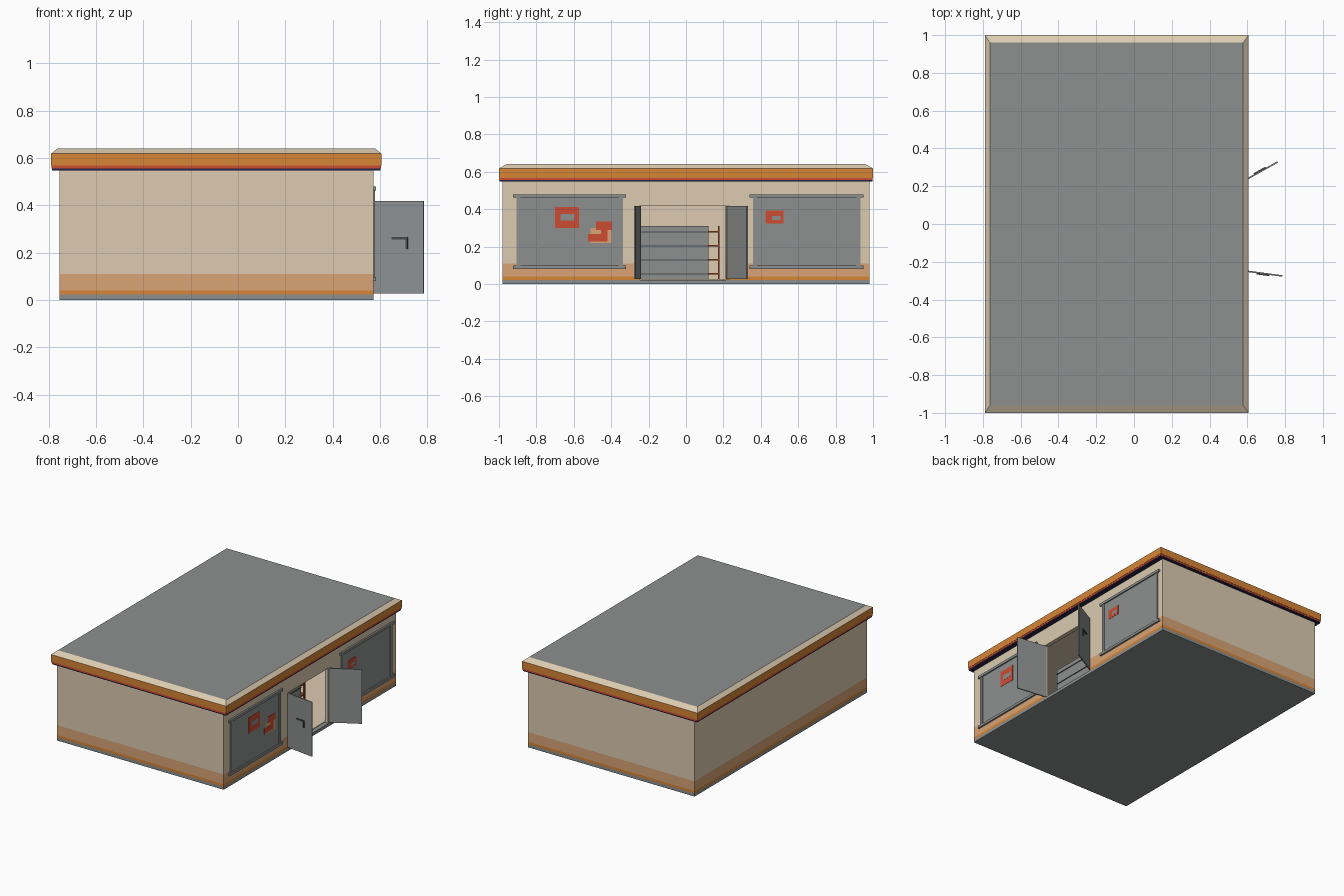
import bpy, bmesh, math
from mathutils import Vector, Matrix

if "Cube" in bpy.data.objects:
    bpy.data.objects.remove(bpy.data.objects["Cube"])


def material(name, rgb):
    lin = [((c / 255 + 0.055) / 1.055) ** 2.4 for c in rgb]
    m = bpy.data.materials.new(name)
    m.diffuse_color = (*lin, 1)
    m.use_nodes = True
    m.node_tree.nodes["Principled BSDF"].inputs["Base Color"].default_value = m.diffuse_color
    return m


BEIGE = material("beige", (220, 203, 176))
TAN = material("tan", (216, 164, 118))
ORANGE = material("orange", (215, 134, 54))
GREY = material("grey", (141, 144, 144))
DARK = material("dark_grey", (70, 74, 76))
RED = material("red", (205, 76, 52))
NAVY = material("navy", (36, 36, 76))
RUST = material("rust", (160, 72, 36))


def finish(name, bm, mats):
    me = bpy.data.meshes.new(name)
    bm.to_mesh(me)
    bm.free()
    for m in mats:
        me.materials.append(m)
    ob = bpy.data.objects.new(name, me)
    bpy.context.collection.objects.link(ob)
    return ob


def add_box(bm, x, y, z):
    size = (x[1] - x[0], y[1] - y[0], z[1] - z[0])
    mid = ((x[0] + x[1]) / 2, (y[0] + y[1]) / 2, (z[0] + z[1]) / 2)
    mat = Matrix.Translation(mid) @ Matrix.Diagonal((*size, 1))
    return bmesh.ops.create_cube(bm, size=1, matrix=mat)["verts"]


def box(name, x, y, z, mat):
    bm = bmesh.new()
    add_box(bm, x, y, z)
    return finish(name, bm, [mat])


X0, X1, Y = -0.755, 0.572, 0.98      # outer wall faces
T = 0.03                             # wall thickness
DY0, DY1, DTOP = -0.245, 0.215, 0.42  # door opening


# Foundation and interior floor
box("foundation", (X0, X1), (-Y, Y), (0, 0.022), GREY)
box("floor", (X0 + T, X1 - T), (-Y + T, Y - T), (0.022, 0.027), BEIGE)

# Painted wall bands; inward faces stay beige
centre = Vector(((X0 + X1) / 2, 0, 0))


def wall_band(name, z0, z1, mat, split):
    bm = bmesh.new()
    add_box(bm, (X0, X0 + T), (-Y, Y), (z0, z1))
    for s in (-1, 1):
        a, b = sorted((s * Y, s * (Y - T)))
        add_box(bm, (X0 + T, X1 - T), (a, b), (z0, z1))
    if split:
        add_box(bm, (X1 - T, X1), (-Y, DY0), (z0, z1))
        add_box(bm, (X1 - T, X1), (DY1, Y), (z0, z1))
    else:
        add_box(bm, (X1 - T, X1), (-Y, Y), (z0, z1))
    bm.normal_update()
    for f in bm.faces:
        c = f.calc_center_median()
        outer = c.x < X0 + 0.001 or c.x > X1 - 0.001 or abs(c.y) > Y - 0.001
        f.material_index = 0 if outer else 1
    finish(name, bm, [mat, BEIGE])


wall_band("wall_stripe", 0.022, 0.04, ORANGE, True)
wall_band("wall_skirt", 0.04, 0.11, TAN, True)
wall_band("wall_main", 0.11, DTOP, BEIGE, True)
wall_band("wall_lintel", DTOP, 0.548, BEIGE, False)
box("ceiling", (X0 + T, X1 - T), (-Y + T, Y - T), (0.535, 0.548), BEIGE)

# Roof fascia stripes
RX0, RX1, RY = -0.79, 0.606, 1.0
for name, inset, z0, z1, m in (("eave_trim", 0.004, 0.548, 0.556, NAVY),
                               ("fascia_red", 0.002, 0.556, 0.568, RED),
                               ("fascia_orange", 0, 0.568, 0.618, ORANGE)):
    box(name, (RX0 + inset, RX1 - inset), (-RY + inset, RY - inset), (z0, z1), m)

# Sloped roof edge with flat grey deck
bm = bmesh.new()
verts = add_box(bm, (RX0, RX1), (-RY, RY), (0.618, 0.641))
for v in verts:
    if v.co.z > 0.63:
        v.co.x += 0.028 if v.co.x < 0 else -0.028
        v.co.y += 0.04 if v.co.y < 0 else -0.04
bm.normal_update()
for f in bm.faces:
    f.material_index = 1 if f.normal.z > 0.99 else 0
finish("roof_deck", bm, [BEIGE, GREY])

# Framed windows on the entrance side
for side, a, b in (("left", -0.885, -0.36), ("right", 0.38, 0.91)):
    box(side + "_window_pane", (X1, X1 + 0.003), (a, b), (0.095, 0.465), GREY)
    for edge, z in (("sill", 0.08), ("head", 0.462)):
        box(f"{side}_window_{edge}", (X1, X1 + 0.012), (a - 0.04, b + 0.04), (z, z + 0.018), GREY)
    for edge, y in (("near", a - 0.022), ("far", b)):
        box(f"{side}_window_jamb_{edge}", (X1, X1 + 0.008), (y, y + 0.022), (0.098, 0.462), GREY)

# Plain window posters
P = X1 + 0.003


def poster(name, y0, y1, z0, z1, m, lift=0.002):
    box(name, (P, P + lift), (y0, y1), (z0, z1), m)


poster("large_poster", -0.70, -0.572, 0.30, 0.413, RED)
poster("large_poster_panel", -0.67, -0.595, 0.34, 0.375, GREY, 0.003)
poster("small_poster", 0.425, 0.522, 0.325, 0.392, RED)
poster("small_poster_panel", 0.46, 0.505, 0.342, 0.365, GREY, 0.003)
poster("cutout_backing", -0.51, -0.397, 0.22, 0.30, TAN, 0.001)
poster("cutout_top", -0.48, -0.395, 0.29, 0.335, RED)
poster("cutout_middle", -0.455, -0.42, 0.25, 0.29, RED)
poster("cutout_foot", -0.525, -0.42, 0.228, 0.268, RED)


# Two open doors with bar handles
def door(name, hinge, tip, outward):
    d = Vector(tip) - Vector(hinge)
    bm = bmesh.new()
    add_box(bm, (0, d.length), (-0.004, 0.004), (0.027, 0.418))
    ob = finish(name, bm, [GREY])
    bm = bmesh.new()
    y = outward * 0.007
    add_box(bm, (0.09, 0.16), (y - 0.003, y + 0.003), (0.255, 0.265))
    add_box(bm, (0.15, 0.16), (y - 0.003, y + 0.003), (0.215, 0.265))
    handle = finish(name + "_handle", bm, [DARK])
    for o in (ob, handle):
        o.location = (*hinge, 0)
        o.rotation_euler.z = math.atan2(d.y, d.x)


door("left_door", (0.56, -0.245), (0.785, -0.275), -1)
door("right_door", (0.56, 0.216), (0.76, 0.328), 1)

# Interior display rack: counter, shelves and posts
box("counter", (0.22, 0.42), (-0.30, 0.12), (0.027, 0.31), GREY)
for i, z in enumerate((0.05, 0.125, 0.20, 0.275)):
    box(f"counter_line_{i}", (0.42, 0.424), (-0.30, 0.12), (z, z + 0.006), DARK)
    box(f"rack_shelf_{i}", (0.24, 0.41), (0.12, 0.18), (z, z + 0.008), RUST)
for i, x in enumerate((0.24, 0.40)):
    box(f"rack_post_{i}", (x, x + 0.01), (0.17, 0.18), (0.027, 0.31), RUST)
